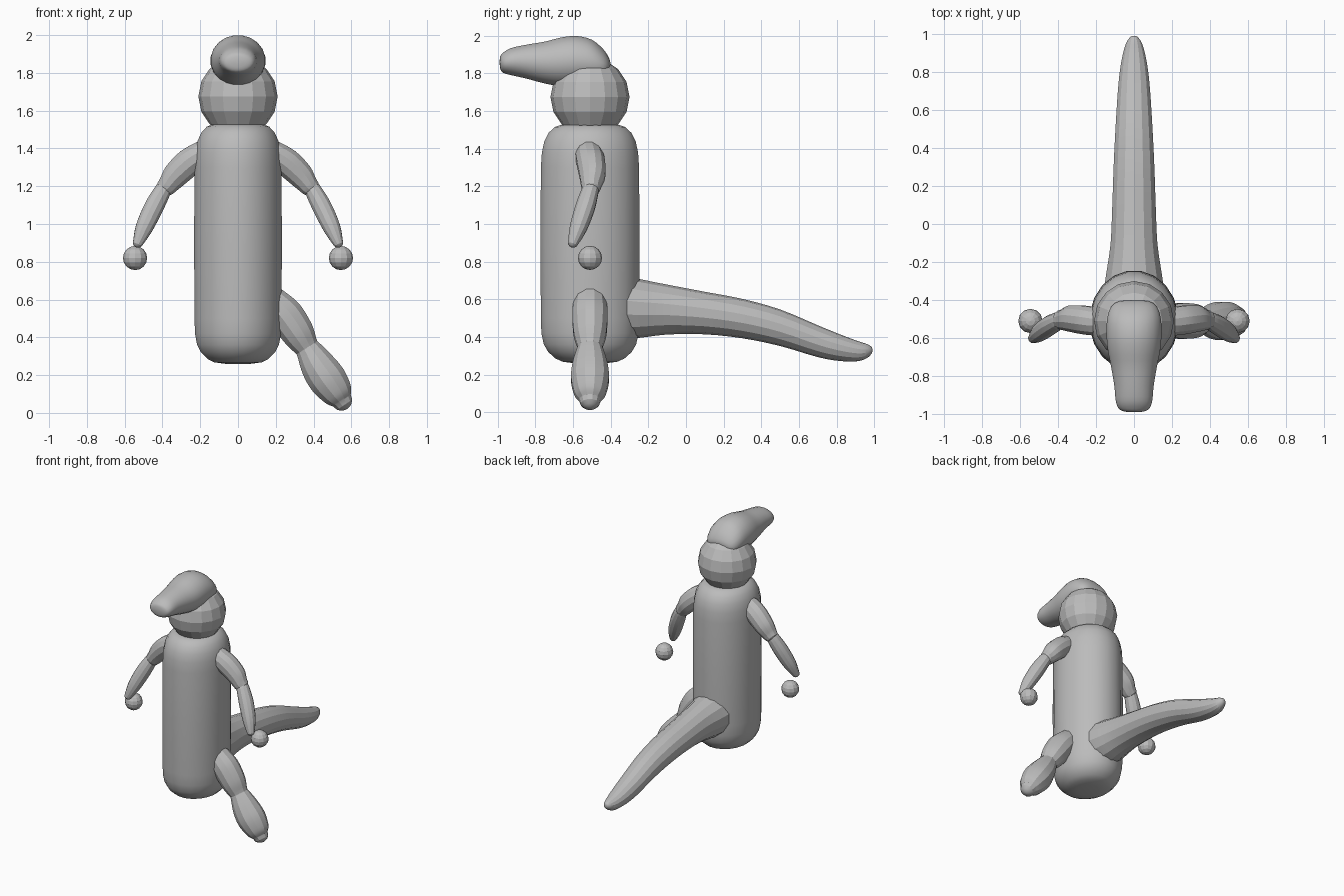
import bpy, bmesh, math
from mathutils import Vector

if "Cube" in bpy.data.objects:
    bpy.data.objects.remove(bpy.data.objects["Cube"])

grey = bpy.data.materials.new("plain grey")
grey.diffuse_color = (0.5, 0.5, 0.5, 1)
grey.use_nodes = True
grey.node_tree.nodes["Principled BSDF"].inputs["Base Color"].default_value = grey.diffuse_color


def finish(name, bm, angle):
    """Turn a bmesh into a coloured object; edges above the angle stay sharp."""
    bmesh.ops.recalc_face_normals(bm, faces=bm.faces[:])
    me = bpy.data.meshes.new(name)
    bm.to_mesh(me)
    bm.free()
    me.materials.append(grey)
    ob = bpy.data.objects.new(name, me)
    bpy.context.collection.objects.link(ob)
    if angle:
        bpy.ops.object.select_all(action='DESELECT')
        ob.select_set(True)
        bpy.context.view_layer.objects.active = ob
        bpy.ops.object.shade_smooth_by_angle(angle=math.radians(angle))
    return ob


def loft(name, rings, sides, angle):
    """Skin elliptical rings given as (centre, half axis a, half axis b)."""
    bm = bmesh.new()
    loops = []
    for c, a, b in rings:
        loops.append([bm.verts.new(c + a * math.cos(2 * math.pi * (i + .5) / sides)
                                   + b * math.sin(2 * math.pi * (i + .5) / sides))
                      for i in range(sides)])
    for p, q in zip(loops, loops[1:]):
        for i in range(sides):
            j = (i + 1) % sides
            bm.faces.new((p[i], p[j], q[j], q[i]))
    bm.faces.new(loops[0])
    bm.faces.new(loops[-1])
    return finish(name, bm, angle)


def spline(pts, steps=4):
    """Smooth curve through tuples of any length."""
    out = []
    for k in range(len(pts) - 1):
        p0, p1, p2, p3 = (pts[max(k - 1, 0)], pts[k], pts[k + 1],
                          pts[min(k + 2, len(pts) - 1)])
        for s in range(steps):
            t = s / steps
            out.append(tuple(.5 * (2 * b + (c - a) * t + (2 * a - 5 * b + 4 * c - d) * t * t
                                   + (3 * b - a - 3 * c + d) * t ** 3)
                             for a, b, c, d in zip(p0, p1, p2, p3)))
    return out + [pts[-1]]


def limb(name, pts, sx=1, sides=12):
    """Rounded tube through (x, y, z, radius) points with domed ends."""
    pts = [(x * sx, y, z, r) for x, y, z, r in pts]
    axis = (Vector(pts[-1][:3]) - Vector(pts[0][:3])).normalized()
    u = Vector((0, 1, 0)).cross(axis).normalized()
    v = axis.cross(u)
    path = [(Vector(p[:3]), p[3]) for p in spline(pts)]

    def dome(end, sign):
        c, r = end
        return [(c + axis * sign * r * .9 * math.sin(math.radians(g)), r * math.cos(math.radians(g)))
                for g in (30, 55, 75, 88)]
    path = dome(path[0], -1)[::-1] + path + dome(path[-1], 1)
    return loft(name, [(c, u * r, v * r) for c, r in path], sides, 22)


def side_profile(name, rows, sides, angle, steps):
    """Loft along y from rows of (y, low z, high z, half width)."""
    rings = [(Vector((0, y, (lo + hi) / 2)), Vector((w, 0, 0)), Vector((0, 0, (hi - lo) / 2)))
             for y, lo, hi, w in spline(rows, steps)]
    return loft(name, rings, sides, angle)


def ball(name, loc, r, seg, rings):
    bm = bmesh.new()
    bmesh.ops.create_uvsphere(bm, u_segments=seg, v_segments=rings, radius=r)
    bmesh.ops.translate(bm, verts=bm.verts[:], vec=loc)
    return finish(name, bm, 0)


# Body: upright oval with rounded ends
profile = [(.26, .3), (.268, .55), (.285, .7), (.32, .85), (.36, .94), (.42, .99), (.5, 1), (.9, 1.01),
           (1.3, 1), (1.38, .98), (1.44, .93), (1.485, .84), (1.515, .72), (1.526, .6), (1.53, .3)]
loft("body", [(Vector((0, -.51, z)), Vector((.233 * k, 0, 0)), Vector((0, .264 * k, 0)))
              for z, k in profile], 20, 60)

# Head
ball("head", (0, -.51, 1.675), .21, 16, 8)

# Snout resting on the head
side_profile("snout", [(-.402, 1.83, 1.86, .04), (-.41, 1.79, 1.885, .09), (-.44, 1.75, 1.93, .125),
                       (-.5, 1.735, 1.98, .143), (-.58, 1.73, 2.0, .146), (-.66, 1.73, 1.993, .14),
                       (-.75, 1.745, 1.97, .122), (-.85, 1.772, 1.953, .105), (-.93, 1.79, 1.935, .097),
                       (-.97, 1.802, 1.912, .082), (-.985, 1.82, 1.895, .055), (-.99, 1.85, 1.87, .02)],
             20, 70, 3)

# Tail
side_profile("tail", [(-.36, .39, .73, .165), (-.25, .395, .708, .148), (-.1, .413, .678, .126),
                      (.1, .414, .64, .117), (.3, .393, .602, .11), (.5, .352, .546, .1),
                      (.7, .293, .462, .087), (.82, .272, .413, .074), (.91, .271, .379, .056),
                      (.96, .287, .363, .038), (.985, .31, .348, .018), (.99, .325, .335, .006)],
             14, 22, 3)

# Arms and hands, both sides
for sx, side in ((1, "left"), (-1, "right")):
    limb(side + "_upper_arm", [(.19, -.515, 1.37, .075), (.26, -.505, 1.325, .077),
                               (.335, -.497, 1.255, .07), (.378, -.503, 1.2, .054)], sx)
    limb(side + "_forearm", [(.397, -.508, 1.18, .046), (.445, -.535, 1.09, .053),
                             (.497, -.572, .98, .047), (.53, -.6, .9, .028)], sx)
    ball(side + "_hand", (.545 * sx, -.51, .82), .064, 12, 8)

# The single leg
limb("thigh", [(.18, -.51, .59, .088), (.25, -.51, .52, .097), (.32, -.51, .42, .09),
               (.36, -.51, .355, .07)])
limb("lower_leg", [(.375, -.51, .33, .072), (.42, -.51, .255, .095), (.475, -.51, .175, .104),
                   (.528, -.51, .1, .085), (.55, -.51, .065, .058)])
